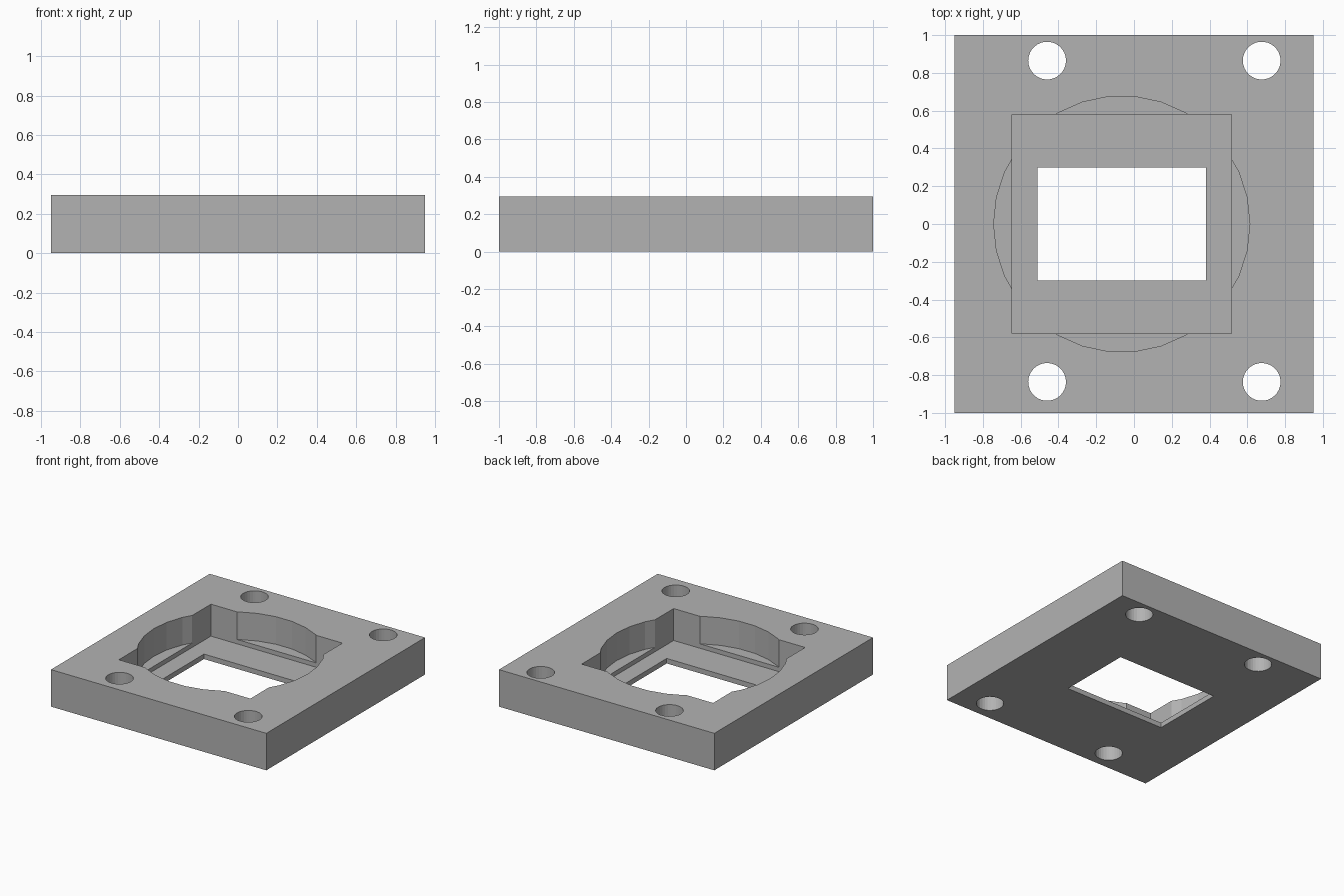
import bpy

cube = bpy.data.objects.get("Cube")
if cube:
    bpy.data.objects.remove(cube, do_unlink=True)

HEIGHT = 0.295
ABOVE = HEIGHT + 0.1      # cutters reach past the top face
CENTRE_X = -0.065         # pocket centre


def box(name, x, y, width, depth, bottom, top):
    bpy.ops.mesh.primitive_cube_add(size=1, location=(x, y, (bottom + top) / 2))
    ob = bpy.context.object
    ob.name = name
    ob.scale = (width, depth, top - bottom)
    bpy.ops.object.transform_apply(location=True, rotation=False, scale=True)
    return ob


def cylinder(name, x, y, radius, bottom, top):
    # Quarter turn puts a vertex on the x axis
    bpy.ops.mesh.primitive_cylinder_add(
        vertices=30, radius=radius, depth=top - bottom,
        location=(x, y, (bottom + top) / 2), rotation=(0, 0, 1.5707963))
    ob = bpy.context.object
    ob.name = name
    bpy.ops.object.transform_apply(location=True, rotation=True, scale=True)
    return ob


def cut(target, cutter):
    mod = target.modifiers.new(cutter.name, "BOOLEAN")
    mod.operation = "DIFFERENCE"
    mod.solver = "EXACT"
    mod.object = cutter
    bpy.context.view_layer.objects.active = target
    bpy.ops.object.modifier_apply(modifier=mod.name)
    bpy.data.objects.remove(cutter, do_unlink=True)


# Mounting plate
plate = box("mounting_plate", 0, 0, 1.9, 2, 0, HEIGHT)

# Stepped pocket: shallow round recess, deeper square recess, through window
cut(plate, cylinder("round_recess", CENTRE_X, 0, 0.678, 0.075, ABOVE))
cut(plate, box("square_recess", CENTRE_X, 0, 1.16, 1.16, 0.04, ABOVE))
cut(plate, box("window", CENTRE_X, 0, 0.89, 0.6, -0.1, ABOVE))

# Four screw holes
for x in (-0.46, 0.676):
    for y in (-0.836, 0.865):
        cut(plate, cylinder("screw_hole", x, y, 0.1, -0.1, ABOVE))

# Single grey material
grey = bpy.data.materials.new("plain_grey")
grey.use_nodes = True
colour = (0.45, 0.45, 0.45, 1)
grey.diffuse_color = colour
grey.node_tree.nodes["Principled BSDF"].inputs["Base Color"].default_value = colour
plate.data.materials.clear()
plate.data.materials.append(grey)
for face in plate.data.polygons:
    face.material_index = 0
